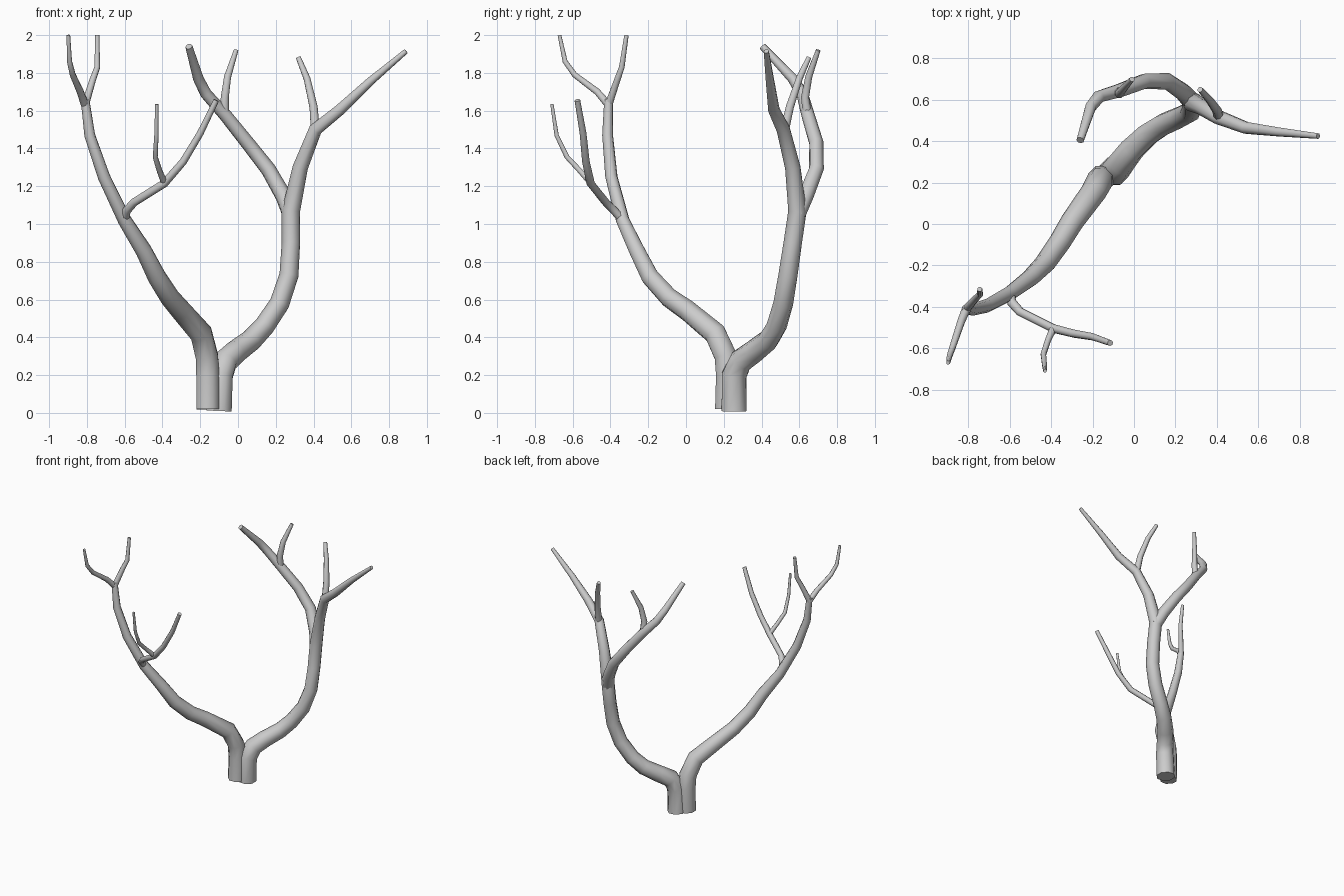
import bpy, bmesh, math
from mathutils import Vector

SIDES = 8


def branch(name, pts):
    """Tapered tube through (x, y, z, radius) points, with closed ends."""
    bm = bmesh.new()
    P = [Vector(p[:3]) for p in pts]
    side, rings = Vector((1, 0, 0)), []
    for i, p in enumerate(P):
        a = (p - P[i - 1]).normalized() if i else Vector()
        b = (P[i + 1] - p).normalized() if i < len(P) - 1 else Vector()
        t = (a + b).normalized()
        side = (side - t * side.dot(t)).normalized()
        up = t.cross(side)
        ring = []
        for k in range(SIDES):
            ang = 2 * math.pi * (k + 0.5) / SIDES
            ring.append(bm.verts.new(p + (side * math.cos(ang) + up * math.sin(ang)) * pts[i][3]))
        rings.append(ring)
    for lo, hi in zip(rings, rings[1:]):
        for k in range(SIDES):
            n = (k + 1) % SIDES
            bm.faces.new((lo[k], lo[n], hi[n], hi[k]))
    bm.faces.new(rings[0][::-1])
    bm.faces.new(rings[-1])
    me = bpy.data.meshes.new(name)
    bm.to_mesh(me)
    bm.free()
    ob = bpy.data.objects.new(name, me)
    bpy.context.collection.objects.link(ob)
    bpy.ops.object.select_all(action='DESELECT')
    ob.select_set(True)
    bpy.context.view_layer.objects.active = ob
    bpy.ops.object.shade_smooth_by_angle(angle=math.radians(50))
    return ob


# Left stem and its two upper twigs
branch("left_stem", [
    (-.16, .215, .02, .066), (-.16, .22, .20, .066), (-.165, .21, .30, .064),
    (-.195, .155, .42, .062), (-.30, .01, .54, .056), (-.36, -.09, .61, .053),
    (-.43, -.19, .72, .050), (-.50, -.26, .86, .044), (-.60, -.335, 1.02, .037),
    (-.71, -.395, 1.25, .033), (-.785, -.415, 1.47, .029), (-.81, -.41, 1.66, .023)])
branch("left_outer_twig", [
    (-.81, -.41, 1.63, .022), (-.835, -.47, 1.70, .019), (-.875, -.59, 1.79, .016),
    (-.892, -.64, 1.86, .014), (-.898, -.67, 2.0, .010)])
branch("left_inner_twig", [
    (-.81, -.41, 1.63, .022), (-.77, -.365, 1.76, .018),
    (-.745, -.34, 1.83, .016), (-.745, -.315, 2.0, .012)])

# Side branch on the left stem
branch("left_side_branch", [
    (-.60, -.335, 1.02, .024), (-.59, -.38, 1.07, .023), (-.55, -.425, 1.115, .022),
    (-.39, -.505, 1.215, .022), (-.29, -.53, 1.33, .020), (-.20, -.545, 1.48, .018),
    (-.115, -.575, 1.655, .015)])
branch("left_side_twig", [
    (-.39, -.505, 1.22, .018), (-.415, -.56, 1.28, .015), (-.438, -.63, 1.355, .014),
    (-.432, -.685, 1.47, .012), (-.43, -.71, 1.635, .009)])

# Right stem, running out into the right upper branch
branch("right_stem", [
    (-.10, .255, .01, .072), (-.092, .255, .20, .070), (-.065, .29, .275, .066),
    (-.01, .36, .325, .062), (.07, .435, .385, .058), (.14, .48, .46, .055),
    (.22, .515, .58, .053), (.27, .54, .73, .051), (.28, .565, .90, .049),
    (.28, .59, 1.07, .049), (.33, .565, 1.30, .041), (.41, .515, 1.50, .036),
    (.54, .465, 1.605, .031), (.70, .445, 1.755, .023), (.89, .425, 1.915, .014)])
branch("right_upper_twig", [
    (.41, .52, 1.49, .026), (.40, .55, 1.62, .023),
    (.365, .60, 1.77, .019), (.32, .65, 1.88, .014)])

# Back branch on the right stem
branch("back_branch", [
    (.28, .59, 1.05, .046), (.24, .635, 1.15, .044), (.16, .69, 1.29, .041),
    (.05, .69, 1.43, .038), (-.07, .645, 1.58, .035), (-.17, .615, 1.69, .031),
    (-.21, .565, 1.77, .028), (-.26, .405, 1.94, .019)])
branch("back_twig", [
    (-.07, .645, 1.57, .026), (-.07, .63, 1.67, .023),
    (-.055, .65, 1.78, .020), (-.01, .70, 1.92, .013)])
